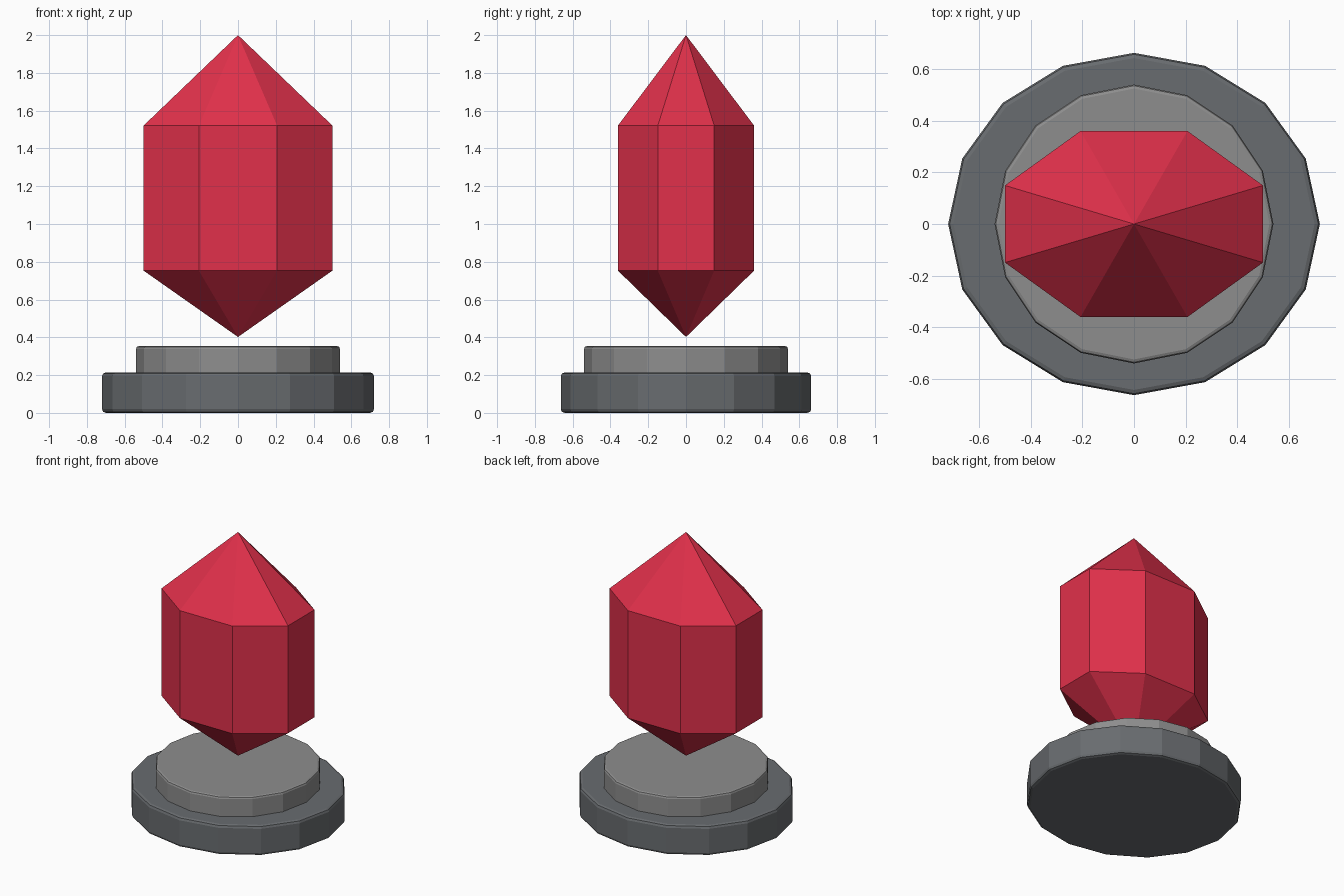
import bpy
import bmesh
from math import cos, sin, pi

if "Cube" in bpy.data.objects:
    bpy.data.objects.remove(bpy.data.objects["Cube"])


def material(name, color):
    mat = bpy.data.materials.new(name)
    mat.diffuse_color = (*color, 1)
    mat.use_nodes = True
    mat.node_tree.nodes["Principled BSDF"].inputs["Base Color"].default_value = mat.diffuse_color
    return mat


def ring(bm, sides, rx, ry, z, turn=0.0):
    return [bm.verts.new((rx * cos(turn + 2 * pi * i / sides),
                          ry * sin(turn + 2 * pi * i / sides), z))
            for i in range(sides)]


def bridge(bm, low, high):
    n = len(low)
    for i in range(n):
        j = (i + 1) % n
        bm.faces.new((low[i], low[j], high[j], high[i]))


def finish(bm, name, mat):
    bmesh.ops.recalc_face_normals(bm, faces=bm.faces)
    mesh = bpy.data.meshes.new(name)
    bm.to_mesh(mesh)
    bm.free()
    mesh.materials.append(mat)
    obj = bpy.data.objects.new(name, mesh)
    bpy.context.collection.objects.link(obj)
    return obj


def disc(name, rx, ry, z0, z1, bevel, mat):
    """16-sided slab with softened rims."""
    bm = bmesh.new()
    low, high = ring(bm, 16, rx, ry, z0), ring(bm, 16, rx, ry, z1)
    bridge(bm, low, high)
    bm.faces.new(low)
    bm.faces.new(high)
    obj = finish(bm, name, mat)
    mod = obj.modifiers.new("rim_bevel", 'BEVEL')
    mod.width = bevel
    mod.segments = 2
    mod.limit_method = 'ANGLE'
    mod.angle_limit = pi / 4
    return obj


# Two-step stone pedestal
disc("pedestal_base", 0.72, 0.663, 0.0, 0.214, 0.02,
     material("dark_stone", (0.14, 0.15, 0.16)))
disc("pedestal_top", 0.54, 0.54, 0.17, 0.354, 0.015,
     material("stone", (0.27, 0.27, 0.27)))

# Floating eight-sided crystal, pointed at both ends
bm = bmesh.new()
low = ring(bm, 8, 0.541, 0.39, 0.753, pi / 8)
high = ring(bm, 8, 0.541, 0.39, 1.521, pi / 8)
bridge(bm, low, high)
for edge_loop, tip_z in ((low, 0.402), (high, 2.0)):
    tip = bm.verts.new((0, 0, tip_z))
    for i in range(8):
        bm.faces.new((edge_loop[i], edge_loop[(i + 1) % 8], tip))
finish(bm, "crystal", material("red_crystal", (0.75, 0.03, 0.07)))
